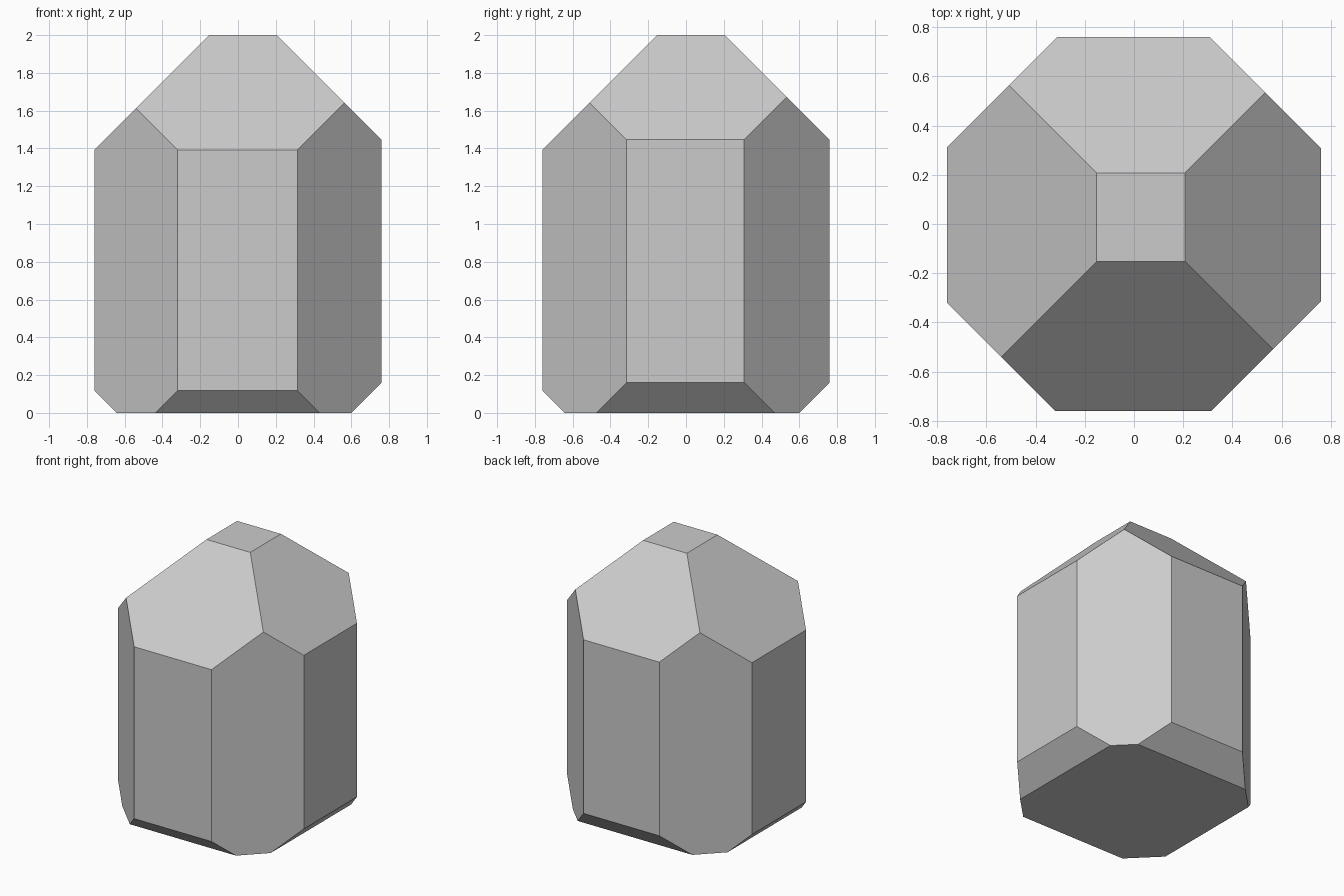
import bpy, bmesh
from mathutils import Vector

if "Cube" in bpy.data.objects:
    bpy.data.objects.remove(bpy.data.objects["Cube"])

# Starting block
bm = bmesh.new()
bmesh.ops.create_cube(bm, size=1)
for v in bm.verts:
    v.co = Vector((v.co.x * 1.52, v.co.y * 1.52, (v.co.z + 0.5) * 2))


def facet(normal, d):
    """Slice away everything beyond normal . p = d and cap the cut."""
    n = Vector(normal)
    cut = bmesh.ops.bisect_plane(
        bm, geom=bm.verts[:] + bm.edges[:] + bm.faces[:], dist=1e-5,
        plane_co=n * d / n.length_squared, plane_no=n, clear_outer=True)
    edges = [e for e in cut["geom_cut"] if isinstance(e, bmesh.types.BMEdge)]
    bmesh.ops.holes_fill(bm, edges=edges, sides=0)


# Vertical corner facets
for sx, sy, d in ((1, 1, 1.068), (-1, 1, 1.073), (-1, -1, 1.08), (1, -1, 1.075)):
    facet((sx, sy, 0), d)

# Crown facets above, shallow bevels below (slightly uneven by side)
for x, y, top, base in ((1, 0, 2.207, 0.60), (0, 1, 2.207, 0.60),
                        (-1, 0, 2.152, 0.642), (0, -1, 2.152, 0.642)):
    facet((x, y, 1), top)
    facet((x, y, -1), base)

bmesh.ops.recalc_face_normals(bm, faces=bm.faces[:])
mesh = bpy.data.meshes.new("crystal")
bm.to_mesh(mesh)
bm.free()
bpy.context.collection.objects.link(bpy.data.objects.new("crystal", mesh))
